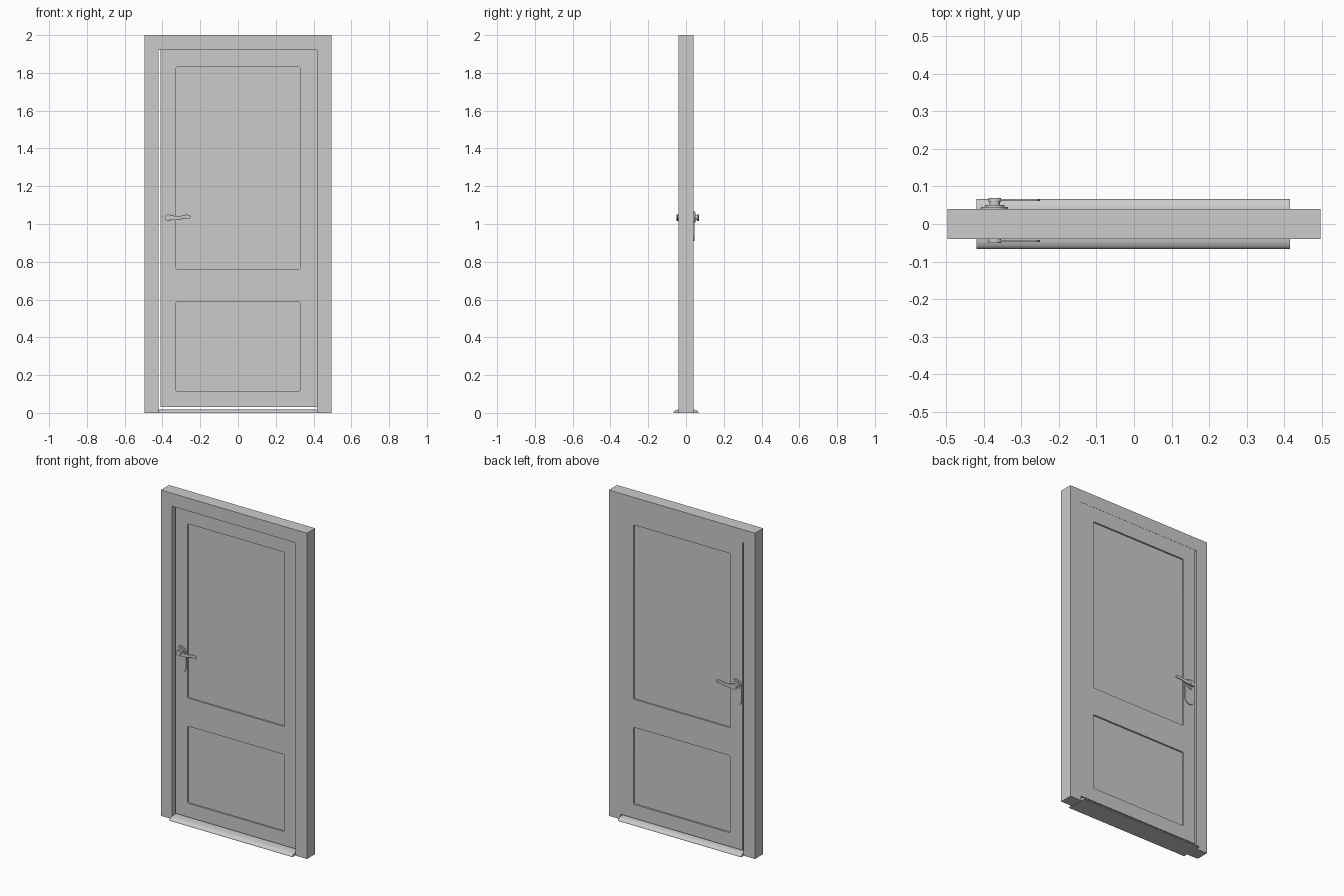
import bpy, bmesh, math

if "Cube" in bpy.data.objects:
    bpy.data.objects.remove(bpy.data.objects["Cube"])


def smooth(obj, angle=35):
    bpy.ops.object.select_all(action='DESELECT')
    obj.select_set(True)
    bpy.context.view_layer.objects.active = obj
    bpy.ops.object.shade_smooth_by_angle(angle=math.radians(angle))


def box(name, x0, x1, y0, y1, z0, z1):
    bpy.ops.mesh.primitive_cube_add(size=1, location=((x0+x1)/2, (y0+y1)/2, (z0+z1)/2))
    obj = bpy.context.object
    obj.name = name
    obj.scale = (x1-x0, y1-y0, z1-z0)
    bpy.ops.object.transform_apply(location=False, rotation=False, scale=True)
    return obj


def rounded(x0, x1, z0, z1, r, n=4):
    """Rounded rectangle outline in the x-z plane."""
    pts = []
    corners = [(x1-r, z1-r, 0), (x0+r, z1-r, 90), (x0+r, z0+r, 180), (x1-r, z0+r, 270)]
    for cx, cz, start in corners:
        for i in range(n+1):
            a = math.radians(start + 90*i/n)
            pts.append((cx + r*math.cos(a), cz + r*math.sin(a)))
    return pts


def slab(name, outlines, y0, y1, bevel=0):
    """Solid extruded along y from x-z outlines; outlines after the first are holes."""
    cu = bpy.data.curves.new(name, 'CURVE')
    cu.dimensions = '2D'
    cu.fill_mode = 'BOTH'
    cu.extrude = abs(y1-y0)/2
    for pts in outlines:
        sp = cu.splines.new('POLY')
        sp.points.add(len(pts)-1)
        for p, (x, z) in zip(sp.points, pts):
            p.co = (x, z, 0, 1)
        sp.use_cyclic_u = True
    obj = bpy.data.objects.new(name, cu)
    bpy.context.collection.objects.link(obj)
    obj.rotation_euler = (math.pi/2, 0, 0)
    obj.location.y = (y0+y1)/2
    bpy.ops.object.select_all(action='DESELECT')
    obj.select_set(True)
    bpy.context.view_layer.objects.active = obj
    bpy.ops.object.convert(target='MESH')
    bm = bmesh.new()
    bm.from_mesh(obj.data)
    bmesh.ops.remove_doubles(bm, verts=bm.verts, dist=1e-5)
    bmesh.ops.recalc_face_normals(bm, faces=bm.faces)
    bm.to_mesh(obj.data)
    bm.free()
    if bevel:
        mod = obj.modifiers.new('soft_edge', 'BEVEL')
        mod.width = bevel
        mod.segments = 2
        mod.angle_limit = math.radians(50)
    smooth(obj)
    return obj


def disc(name, x, z, r, y0, y1):
    bpy.ops.mesh.primitive_cylinder_add(vertices=32, radius=r, depth=abs(y1-y0),
                                        location=(x, (y0+y1)/2, z), rotation=(math.pi/2, 0, 0))
    bpy.context.object.name = name
    smooth(bpy.context.object)


# Frame: two jambs and the head
box('left_jamb', -0.496, -0.42, -0.04, 0.04, 0, 1.92)
box('right_jamb', 0.418, 0.496, -0.04, 0.04, 0, 1.92)
box('frame_head', -0.496, 0.496, -0.04, 0.04, 1.92, 2)

# Threshold with rounded noses front and back
half = [(0.066, 0), (0.066, 0.004), (0.063, 0.009), (0.057, 0.013), (0.049, 0.016), (0.04, 0.018)]
profile = half + [(-y, z) for y, z in reversed(half)]
bm = bmesh.new()
face = bm.faces.new([bm.verts.new((-0.42, y, z)) for y, z in profile])
ext = bmesh.ops.extrude_face_region(bm, geom=[face])
bmesh.ops.translate(bm, vec=(0.836, 0, 0),
                    verts=[v for v in ext['geom'] if isinstance(v, bmesh.types.BMVert)])
bmesh.ops.recalc_face_normals(bm, faces=bm.faces)
me = bpy.data.meshes.new('threshold')
bm.to_mesh(me)
bm.free()
sill = bpy.data.objects.new('threshold', me)
bpy.context.collection.objects.link(sill)
smooth(sill)

# Door leaf with two openings, filled by recessed panels
FRONT, BACK = -0.02, 0.039
leaf = [(-0.411, 0.03), (0.418, 0.03), (0.418, 1.92), (-0.411, 1.92)]
openings = {'upper_panel': (0.76, 1.83), 'lower_panel': (0.115, 0.588)}
holes = {k: rounded(-0.328, 0.328, z0, z1, 0.007) for k, (z0, z1) in openings.items()}
slab('door_leaf', [leaf] + list(holes.values()), FRONT, BACK)
for name, pts in holes.items():
    slab(name, [pts], FRONT+0.01, BACK-0.01)

# Handle set on each side of the leaf
HX, HZ = -0.371, 1.034
lever = [(-0.388, 1.034), (-0.384, 1.045), (-0.371, 1.051), (-0.358, 1.047), (-0.335, 1.043),
         (-0.305, 1.043), (-0.285, 1.048), (-0.268, 1.05), (-0.255, 1.046), (-0.25, 1.037),
         (-0.253, 1.03), (-0.262, 1.029), (-0.28, 1.03), (-0.305, 1.024), (-0.335, 1.02),
         (-0.358, 1.02), (-0.371, 1.017), (-0.384, 1.023)]
for side, y, s in (('front', FRONT, -1), ('back', BACK, 1)):
    slab(side + '_backplate', [rounded(-0.407, -0.335, 0.91, 1.07, 0.0355, 8)],
         y, y + s*0.006, bevel=0.002)
    disc(side + '_rose', HX, HZ, 0.026, y, y + s*0.011)
    disc(side + '_spindle', HX, HZ, 0.014, y, y + s*0.022)
    disc(side + '_hub', HX, HZ, 0.017, y + s*0.020, y + s*0.030)
    slab(side + '_lever', [lever], y + s*0.022, y + s*0.028, bevel=0.0015)
